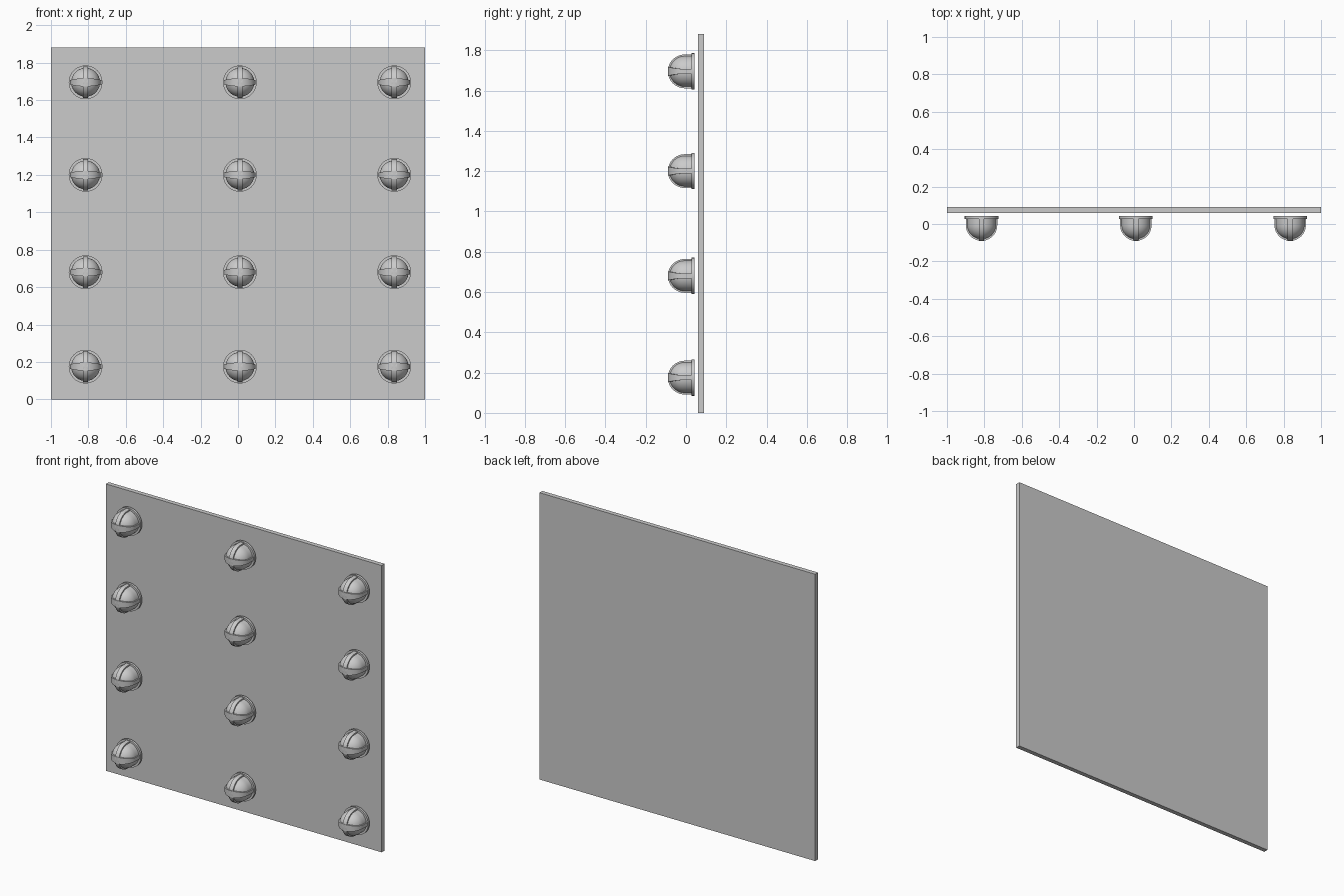
import bpy, bmesh
from math import sin, cos, pi

if "Cube" in bpy.data.objects:
    bpy.data.objects.remove(bpy.data.objects["Cube"])

COLS = (-0.815, 0.01, 0.835)
ROWS = (0.175, 0.68, 1.2, 1.695)


def finish(bm, name):
    bmesh.ops.remove_doubles(bm, verts=bm.verts, dist=1e-6)
    bmesh.ops.recalc_face_normals(bm, faces=bm.faces)
    me = bpy.data.meshes.new(name)
    bm.to_mesh(me)
    bm.free()
    me.shade_smooth()
    me.set_sharp_from_angle(angle=0.6)
    return me


def lathe(name, profile, segs=40):
    """Revolve (radius, y) points about the y axis."""
    bm = bmesh.new()
    vs = [bm.verts.new((r, y, 0)) for r, y in profile]
    es = [bm.edges.new(p) for p in zip(vs, vs[1:])]
    bmesh.ops.spin(bm, geom=vs + es, cent=(0, 0, 0), axis=(0, 1, 0),
                   angle=2 * pi, steps=segs)
    return finish(bm, name)


def arch(r, tip):
    """Round-nosed path from one side of the dome to the other, as (side, y)."""
    y0 = -0.006
    arc = [(r * cos(pi * i / 24), y0 + (tip - y0) * sin(pi * i / 24)) for i in range(25)]
    return [(r, 0.032)] + arc + [(-r, 0.032)]


def strap(name, vertical, end_w, mid_w):
    """Rectangular band bent over the dome, with a width that varies along it."""
    bm = bmesh.new()
    outer, inner = arch(0.084, -0.09), arch(0.070, -0.076)
    rings = []
    for (a, ya), (b, yb) in zip(outer, inner):
        w = end_w + (mid_w - end_w) * (1 - (a / 0.084) ** 2)
        ring = []
        for s, y, t in ((a, ya, -w), (a, ya, w), (b, yb, w), (b, yb, -w)):
            ring.append(bm.verts.new((t, y, s) if vertical else (s, y, t)))
        rings.append(ring)
    for p, q in zip(rings, rings[1:]):
        for i in range(4):
            j = (i + 1) % 4
            bm.faces.new((p[i], p[j], q[j], q[i]))
    bm.faces.new(rings[0])
    bm.faces.new(rings[-1])
    return finish(bm, name)


# back panel
bpy.ops.mesh.primitive_cube_add(size=1, location=(0, 0.075, 0.94))
panel = bpy.context.object
panel.name = "back_panel"
panel.scale = (2, 0.03, 1.88)

# lamp parts shared by all lamps
dome_profile = [(0, 0.032), (0.077, 0.032)]
dome_profile += [(0.077 * cos(pi * i / 24), -0.006 - 0.077 * sin(pi * i / 24)) for i in range(12)]
dome_profile.append((0, -0.083))
parts = {
    "flange": lathe("flange", [(0, 0.042), (0.09, 0.042), (0.09, 0.027), (0, 0.027)]),
    "dome": lathe("dome", dome_profile),
    "vertical_strap": strap("vertical_strap", True, 0.014, 0.014),
    "horizontal_strap": strap("horizontal_strap", False, 0.012, 0.022),
}

# grid of lamps
for r, z in enumerate(ROWS):
    for c, x in enumerate(COLS):
        for part, me in parts.items():
            ob = bpy.data.objects.new(f"{part}_{r}_{c}", me)
            ob.location = (x, 0, z)
            bpy.context.collection.objects.link(ob)
